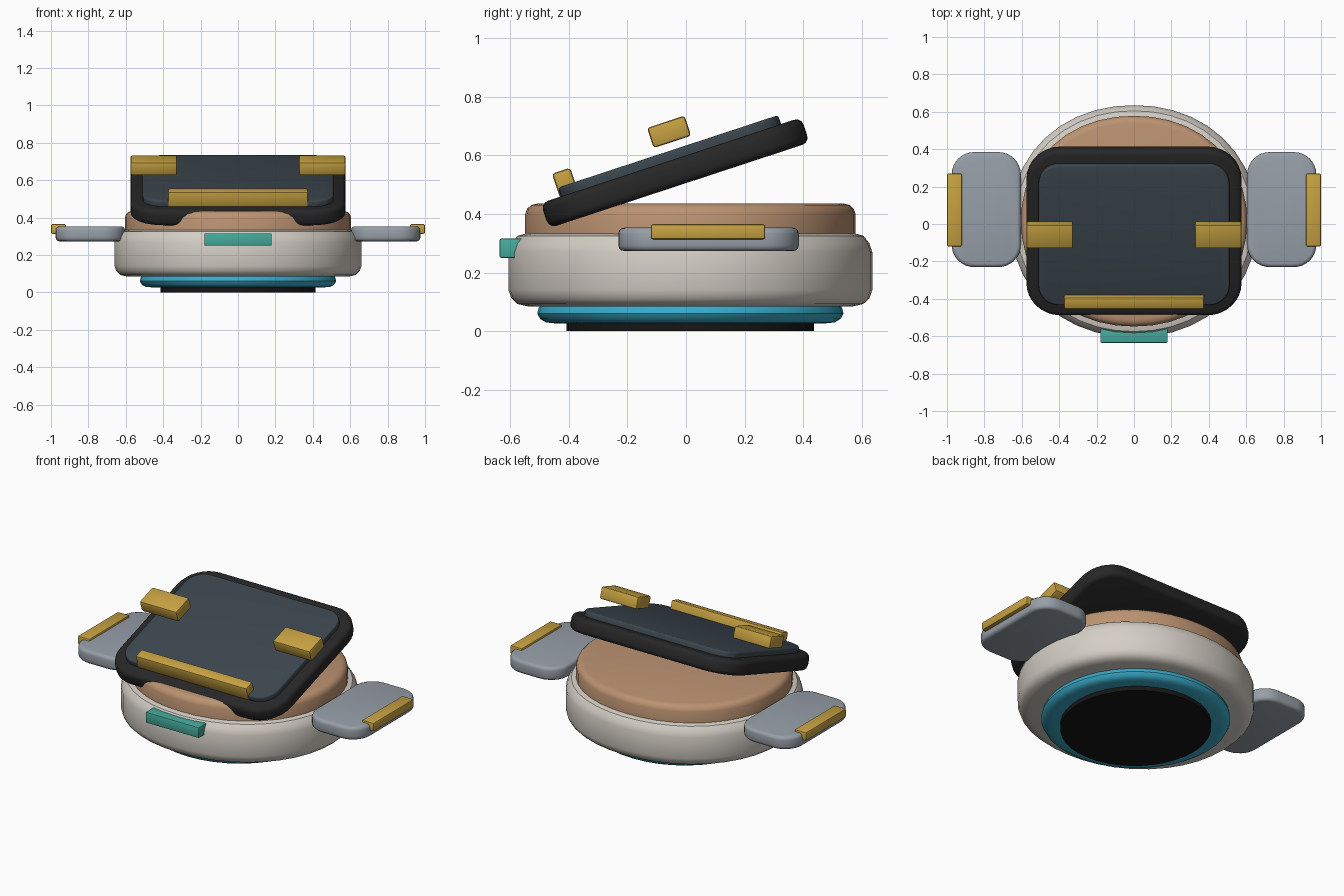
import bpy, bmesh
from math import cos, sin, pi, radians
from mathutils import Matrix, Vector

cube = bpy.data.objects.get("Cube")
if cube:
    bpy.data.objects.remove(cube, do_unlink=True)


def material(name, *rgb):
    mat = bpy.data.materials.new(name)
    mat.use_nodes = True
    mat.diffuse_color = (*rgb, 1)
    mat.node_tree.nodes["Principled BSDF"].inputs["Base Color"].default_value = (*rgb, 1)
    return mat


SHELL = material("warm_white", 0.66, 0.62, 0.56)
TAN = material("tan", 0.5, 0.29, 0.165)
GOLD = material("gold", 0.57, 0.36, 0.055)
GREY = material("blue_grey", 0.31, 0.345, 0.39)
GLASS = material("dark_slate", 0.045, 0.062, 0.077)
BLACK = material("charcoal", 0.02, 0.02, 0.02)
SOLE = material("black", 0.008, 0.008, 0.008)
BLUE = material("cyan_blue", 0.042, 0.4, 0.58)
TEAL = material("teal", 0.06, 0.4, 0.33)


def finish(name, bm, mat, matrix=None):
    bmesh.ops.recalc_face_normals(bm, faces=bm.faces)
    mesh = bpy.data.meshes.new(name)
    bm.to_mesh(mesh)
    bm.free()
    mesh.materials.append(mat)
    for poly in mesh.polygons:
        poly.use_smooth = True
    mesh.set_sharp_from_angle(angle=radians(35))
    obj = bpy.data.objects.new(name, mesh)
    bpy.context.collection.objects.link(obj)
    if matrix:
        obj.matrix_world = matrix
    return obj


def oval(name, rx, ry, profile, mat, sides=40, power=2.1):
    """Loft an oval through (inset, height) pairs."""
    bm = bmesh.new()
    rings = []
    for inset, z in profile:
        ring = []
        for i in range(sides):
            a = 2 * pi * i / sides
            c, s = cos(a), sin(a)
            k = (abs(c) ** power + abs(s) ** power) ** (-1 / power)
            ring.append(bm.verts.new(((rx - inset) * k * c, 0.015 + (ry - inset) * k * s, z)))
        rings.append(ring)
    for low, high in zip(rings, rings[1:]):
        for i in range(sides):
            j = (i + 1) % sides
            bm.faces.new((low[i], low[j], high[j], high[i]))
    bm.faces.new(rings[0])
    bm.faces.new(rings[-1])
    return finish(name, bm, mat)


def slab(name, size, corner, bevel, mat, matrix, steps=8):
    """Plate with rounded corners in plan and softened rims."""
    w, d, h = (v / 2 for v in size)
    bm = bmesh.new()
    outline = []
    for q, (sx, sy) in enumerate(((1, 1), (-1, 1), (-1, -1), (1, -1))):
        for i in range(steps + 1):
            a = (q + i / steps) * pi / 2
            outline.append(bm.verts.new((sx * (w - corner) + corner * cos(a),
                                         sy * (d - corner) + corner * sin(a), -h)))
    base = bm.faces.new(outline)
    top = bmesh.ops.extrude_face_region(bm, geom=[base])["geom"]
    bmesh.ops.translate(bm, vec=(0, 0, 2 * h),
                        verts=[v for v in top if isinstance(v, bmesh.types.BMVert)])
    rims = [e for e in bm.edges if abs(e.verts[0].co.z - e.verts[1].co.z) < h]
    bmesh.ops.bevel(bm, geom=rims, offset=bevel, segments=3, profile=0.5, affect='EDGES')
    return finish(name, bm, mat, matrix)


def block(name, size, bevel, mat, matrix):
    bm = bmesh.new()
    bmesh.ops.create_cube(bm, size=1)
    bmesh.ops.scale(bm, vec=size, verts=bm.verts)
    bmesh.ops.bevel(bm, geom=bm.edges[:], offset=bevel, segments=2, profile=0.5, affect='EDGES')
    return finish(name, bm, mat, matrix)


at = Matrix.Translation

# Stacked oval body
oval("sole_disc", 0.415, 0.422, [(0, 0), (0, 0.04)], SOLE, power=2)
oval("blue_ring", 0.525, 0.522,
     [(0.06, 0.027), (0.03, 0.03), (0.01, 0.042), (0, 0.06), (0.005, 0.08), (0.02, 0.1)], BLUE, power=2)
oval("main_shell", 0.66, 0.62,
     [(0.065, 0.085), (0.03, 0.093), (0.01, 0.112), (0, 0.14), (0, 0.27),
      (0.01, 0.3), (0.03, 0.325), (0.065, 0.335)], SHELL)
oval("tan_tray", 0.605, 0.563,
     [(0, 0.32), (0, 0.4), (0.007, 0.418), (0.02, 0.43), (0.04, 0.435)], TAN)

# Tilted lid, with positions given along and above its plane
LID = at((0, -0.037, 0.54)) @ Matrix.Rotation(radians(18.2), 4, 'X')


def on_lid(x, along, above):
    return LID @ at(Vector((x, along, above)))


slab("lid_frame", (1.15, 0.935, 0.09), 0.18, 0.026, BLACK, on_lid(0, 0, 0))
slab("lid_panel", (1.02, 0.79, 0.05), 0.11, 0.01, GLASS, on_lid(0, 0, 0.052))
block("lid_front_bar", (0.75, 0.065, 0.09), 0.01, GOLD, on_lid(0, -0.367, 0.083))

# Front latch
block("front_latch", (0.36, 0.09, 0.066), 0.006, TEAL, at((0, -0.59, 0.283)))

# Mirrored side parts
for side, label in ((1, "left"), (-1, "right")):
    block(label + "_lid_clip", (0.25, 0.134, 0.072), 0.01, GOLD, on_lid(side * 0.45, 0.024, 0.139))
    slab(label + "_wing", (0.37, 0.615, 0.08), 0.12, 0.02, GREY, at((side * 0.79, 0.077, 0.313)))
    block(label + "_wing_strip", (0.08, 0.39, 0.052), 0.008, GOLD, at((side * 0.96, 0.075, 0.339)))
